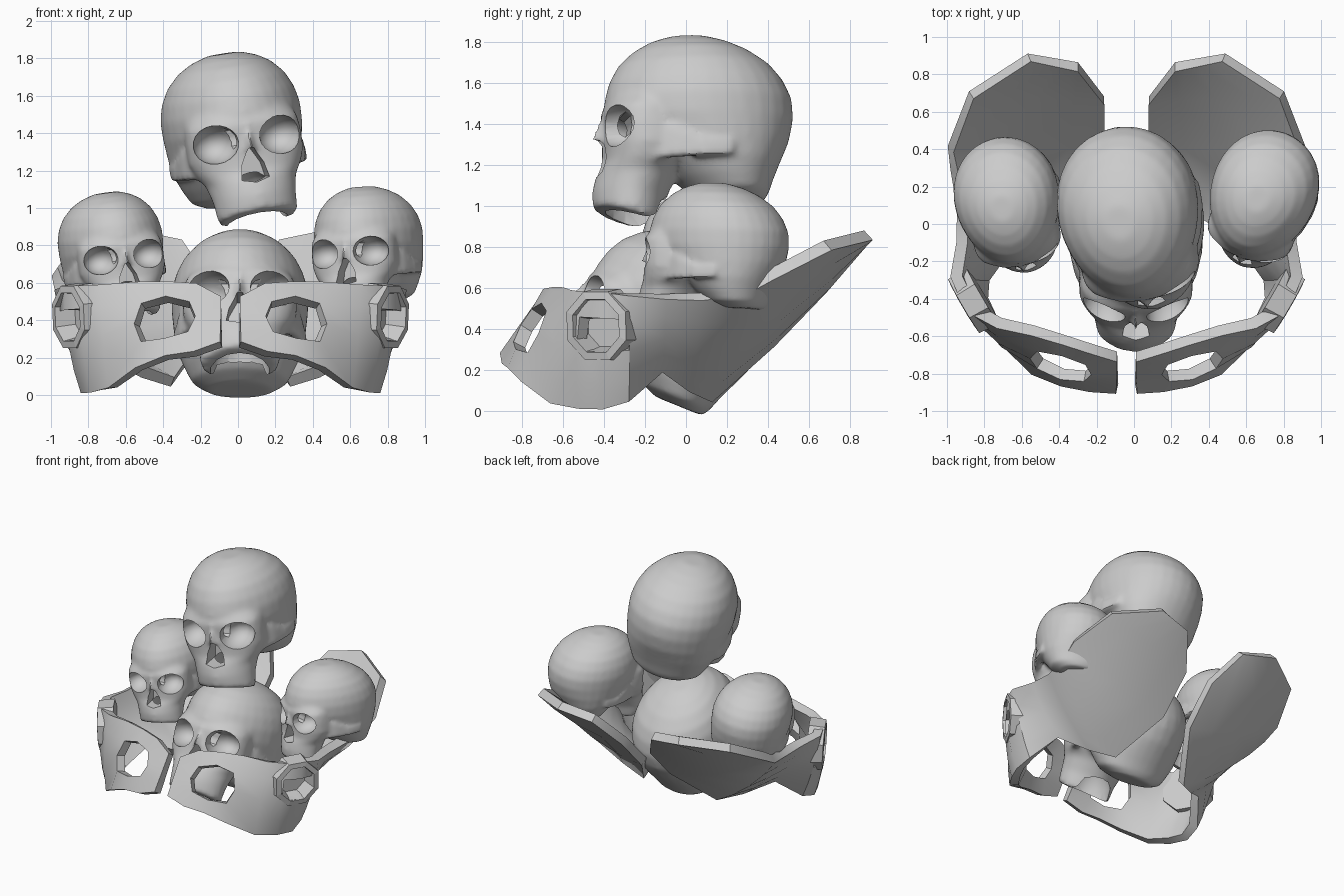
import bpy, bmesh, math
from mathutils import Matrix, Vector

if "Cube" in bpy.data.objects:
    bpy.data.objects.remove(bpy.data.objects["Cube"])

def link(name, bm):
    bmesh.ops.recalc_face_normals(bm, faces=bm.faces)
    me = bpy.data.meshes.new(name)
    bm.to_mesh(me); bm.free()
    ob = bpy.data.objects.new(name, me)
    bpy.context.collection.objects.link(ob)
    return ob

def loft(name, rings):
    bm = bmesh.new()
    vs = [[bm.verts.new(p) for p in r] for r in rings]
    n = len(vs[0])
    for a, b in zip(vs, vs[1:]):
        for i in range(n):
            bm.faces.new((a[i], a[(i+1) % n], b[(i+1) % n], b[i]))
    bm.faces.new(vs[0]); bm.faces.new(vs[-1])
    return link(name, bm)

def oval(z, yf, yb, w, n=32, e=1.0, egg=0.0, slant=0.0):
    """Horizontal ring from front yf to back yb with half width w."""
    pts = []
    for i in range(n):
        a = math.tau*i/n
        c, s = math.cos(a), math.sin(a)
        c2, s2 = math.copysign(abs(c)**e, c), math.copysign(abs(s)**e, s)
        pts.append((w*c2*(1+egg*s), (yf+yb)/2+(yb-yf)/2*s2, z-slant*(s2+1)/2))
    return pts

def ball(name, c, r):
    bm = bmesh.new()
    bmesh.ops.create_uvsphere(bm, u_segments=14, v_segments=10, radius=1,
        matrix=Matrix.Translation(c) @ Matrix.Diagonal((*r, 1)))
    return link(name, bm)

def boolean(ob, other, op):
    m = ob.modifiers.new(op, 'BOOLEAN')
    m.object, m.operation, m.solver = other, op, 'EXACT'
    other.hide_render = True

def bake(ob):
    dg = bpy.context.evaluated_depsgraph_get()
    return bpy.data.meshes.new_from_object(ob.evaluated_get(dg))

def smooth(ob, deg):
    bpy.ops.object.select_all(action='DESELECT')
    ob.select_set(True)
    bpy.context.view_layer.objects.active = ob
    bpy.ops.object.shade_smooth_by_angle(angle=math.radians(deg))

# Skull: cranium loft
cranium = loft("cranium", [oval(*r, egg=.08) for r in (
    (1.02, .12, .37, .17), (1.06, .02, .395, .26), (1.13, -.06, .42, .30),
    (1.21, -.14, .455, .335), (1.31, -.30, .50, .360), (1.42, -.39, .525, .373),
    (1.52, -.40, .52, .375), (1.61, -.375, .48, .355), (1.69, -.33, .415, .315),
    (1.76, -.255, .315, .25), (1.805, -.175, .215, .175), (1.835, -.08, .11, .085))])
# Skull: face with slanting underside
face = loft("face", [oval(*r[:4], e=r[5], slant=r[4]) for r in (
    (.995, -.47, -.14, .215, .10, 1.1), (1.08, -.47, -.11, .225, .05, 1.1), (1.15, -.45, -.06, .245, 0, 1.05),
    (1.21, -.415, -.04, .285, 0, .9), (1.28, -.41, 0, .312, 0, .85), (1.38, -.41, 0, .312, 0, .8),
    (1.46, -.415, 0, .305, 0, .85), (1.54, -.375, .05, .27, 0, 1))])
boolean(cranium, face, 'UNION')
# Nasal bone
boolean(cranium, loft("nasal_bone", [
    [(-.05, -.34, 1.45), (0, -.42, 1.45), (.05, -.34, 1.45)],
    [(-.075, -.34, 1.30), (0, -.475, 1.32), (.075, -.34, 1.30)]]), 'UNION')
# Cheek arches
def box_ring(x, y, z0, z1, t=.03):
    return [(x-t, y, z0), (x+t, y, z0), (x+t, y, z1), (x-t, y, z1)]
for s in (-1, 1):
    boolean(cranium, loft("cheek_arch", [box_ring(s*x, y, a, b) for x, y, a, b in (
        (.24, -.24, 1.19, 1.37), (.305, -.10, 1.195, 1.34), (.335, .04, 1.20, 1.275),
        (.335, .17, 1.205, 1.28), (.28, .21, 1.21, 1.28))]), 'UNION')
# Blend the bone together
rm = cranium.modifiers.new("blend", 'REMESH')
rm.mode, rm.voxel_size = 'VOXEL', .018
sm = cranium.modifiers.new("soften", 'SMOOTH')
sm.factor, sm.iterations = .5, 7
# Eye sockets, opening between them, nose opening and palate hollow
for s in (-1, 1):
    boolean(cranium, ball("orbit_cutter", (s*.18, -.375, 1.37), (.125, .165, .103)), 'DIFFERENCE')
ring = [(-.315+.035*math.cos(a), 1.39+.06*math.sin(a)) for a in
        [math.tau*i/8 for i in range(8)]]
boolean(cranium, loft("bridge_cutter", [[(x, y, z) for y, z in ring] for x in (-.18, .18)]), 'DIFFERENCE')
boolean(cranium, loft("nose_cutter", [[(x, y, z) for x, z in (
    (-.075, 1.16), (0, 1.14), (.075, 1.16), (.06, 1.24), (.015, 1.325), (-.015, 1.325), (-.06, 1.24))]
    for y in (-.6, -.28)]), 'DIFFERENCE')
boolean(cranium, ball("palate_cutter", (0, -.25, .93), (.165, .165, .27)), 'DIFFERENCE')
skull_mesh = bake(cranium)
skull_mesh.transform(Matrix.Translation((0, -.05, -1.42)))
for ob in list(bpy.data.objects):
    bpy.data.objects.remove(ob)

# Four placed skulls: position, scale, yaw, roll, pitch
for name, pos, sc, yaw, roll, pitch in (
        ("top_skull", (-.02, .05, 1.415), 1, 9, -9, 0),
        ("centre_skull", (.01, -.065, .458), .975, 0, 0, -22),
        ("left_skull", (-.67, .115, .775), .745, 11, -8, 0),
        ("right_skull", (.69, .15, .80), .755, -20, -4, 0)):
    ob = bpy.data.objects.new(name, skull_mesh.copy())
    bpy.context.collection.objects.link(ob)
    R = [Matrix.Rotation(math.radians(a), 4, ax) for a, ax in ((yaw, 'Z'), (roll, 'Y'), (pitch, 'X'))]
    ob.matrix_world = Matrix.Translation(pos) @ R[0] @ R[1] @ R[2] @ Matrix.Scale(sc, 4)
    smooth(ob, 38)

# Hip bone stations from pubis to ilium: top point, bottom point, outward bulge
stations = [
    ((.05, -.71, .51), (.05, -.88, .27), 0), ((.18, -.67, .58), (.19, -.87, .22), .01),
    ((.335, -.62, .59), (.34, -.84, .20), .02), ((.50, -.57, .59), (.49, -.78, .14), .02),
    ((.68, -.53, .58), (.63, -.64, .04), .03), ((.79, -.47, .58), (.72, -.51, .02), .03),
    ((.86, -.39, .58), (.77, -.40, .02), .03), ((.91, -.28, .57), (.76, -.29, .06), .02),
    ((.88, -.10, .56), (.64, -.13, .21), .02), ((.88, .08, .56), (.46, .01, .12), .03),
    ((.92, .28, .59), (.31, .11, .07), .04), ((.94, .40, .66), (.12, .41, .34), .05),
    ((.83, .69, .81), (.12, .66, .60), .04), ((.52, .89, .86), (.26, .84, .81), .0)]
ROWS = (0, .22, .5, .78, 1)
X0 = -.04

def hip_bone(side, name):
    bm = bmesh.new()
    grid = []
    for k, (t, b, bulge) in enumerate(stations):
        t, b = Vector(t), Vector(b)
        p, q = stations[max(k-1, 0)][0], stations[min(k+1, len(stations)-1)][0]
        n = (Vector(q)-Vector(p)).cross(t-b).normalized()
        grid.append([bm.verts.new(t.lerp(b, f)+n*bulge*4*f*(1-f)) for f in ROWS])
    # obturator opening with chamfered corners
    mid = grid[2][2].co.copy()
    for i in (1, 3):
        for j in (1, 3):
            grid[i][j].co = grid[i][j].co.lerp(mid, .22)
    for i in range(len(grid)-1):
        for j in range(4):
            if (i in (1, 2) and j in (1, 2)) or (i in (5, 6) and j == 1):
                continue
            bm.faces.new((grid[i][j], grid[i+1][j], grid[i+1][j+1], grid[i][j+1]))
    bmesh.ops.delete(bm, geom=[v for v in bm.verts if not v.link_faces], context='VERTS')
    for v in bm.verts:
        v.co.x = X0+side*v.co.x
    ob = link(name, bm)
    sol = ob.modifiers.new("thick", 'SOLIDIFY')
    sol.thickness, sol.offset = .065, 0
    ob.data = bake(ob)
    ob.modifiers.clear()
    smooth(ob, 35)

def hip_socket(side, name):
    axis = Vector((.86, -.5, -.05)).normalized()
    u = axis.cross(Vector((0, 0, 1))).normalized()
    v = u.cross(axis)
    c = Vector((.82, -.41, .42))
    rings = []
    for r, d in ((.19, -.06), (.18, .055), (.14, .06), (.115, -.05)):
        pts = [c+axis*d+(u*math.cos(a)+v*math.sin(a))*r for a in
               [math.tau*(i+.5)/8 for i in range(8)]]
        rings.append([(X0+side*p.x, p.y, p.z) for p in pts])
    loft(name, rings)

for side, tag in ((1, "right"), (-1, "left")):
    hip_bone(side, tag+"_hip_bone")
    hip_socket(side, tag+"_hip_socket")
